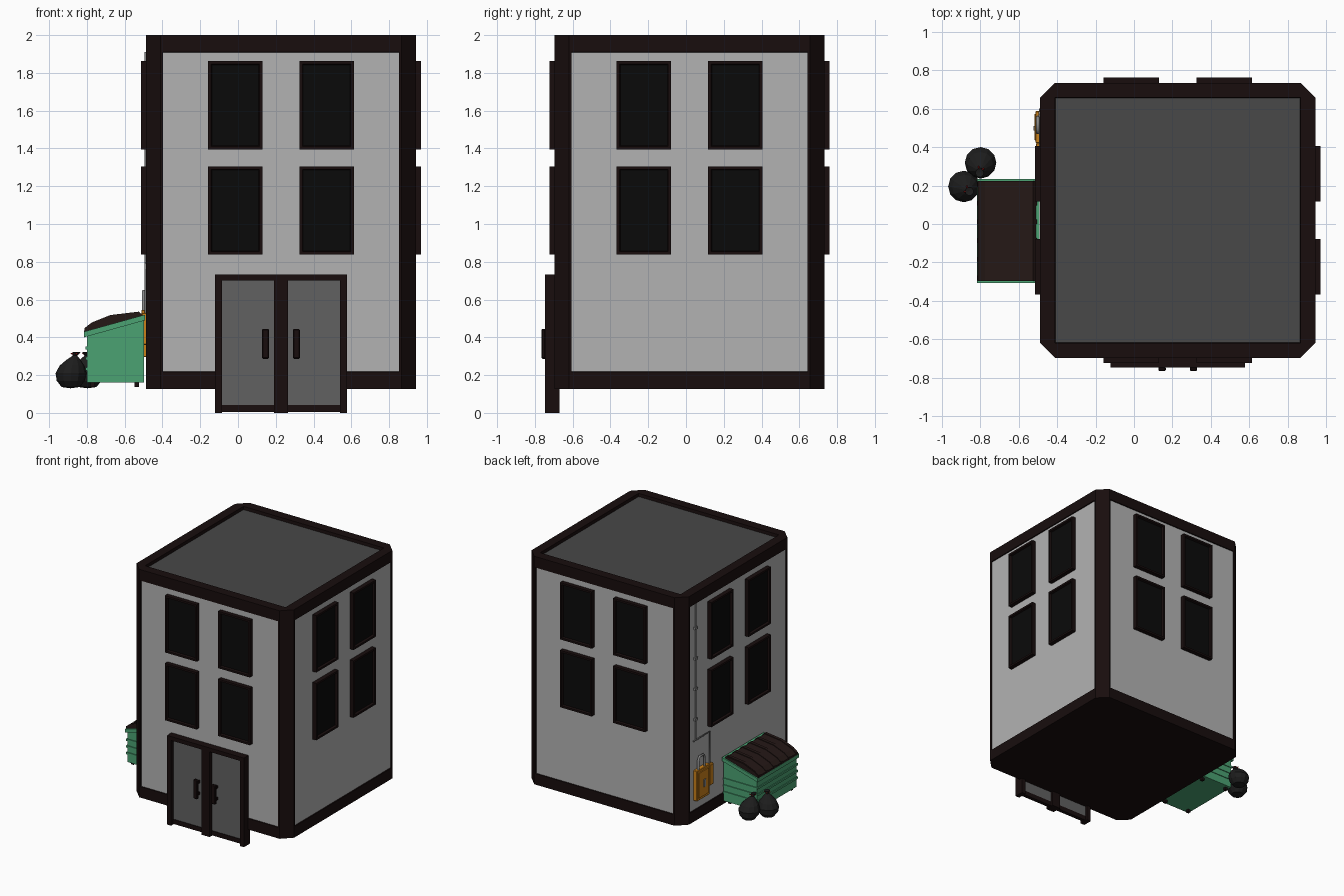
import bpy, bmesh, math
from mathutils import Matrix, Vector

if "Cube" in bpy.data.objects:
    bpy.data.objects.remove(bpy.data.objects["Cube"])

CX, CY, HALF = 0.2275, 0.019, 0.715   # building centre and half width
Z0, Z1 = 0.127, 2.0


def mat(name, *rgb):
    m = bpy.data.materials.new(name)
    m.diffuse_color = (*rgb, 1)
    m.use_nodes = True
    m.node_tree.nodes["Principled BSDF"].inputs["Base Color"].default_value = m.diffuse_color
    return m


DARK = mat("dark_trim", 0.009, 0.004, 0.004)
WALL = mat("wall_grey", 0.45, 0.45, 0.45)
ROOF = mat("roof_grey", 0.065, 0.065, 0.065)
GLASS = mat("black_glass", 0.003, 0.003, 0.003)
DOOR = mat("door_grey", 0.12, 0.12, 0.12)
GREEN = mat("green_metal", 0.07, 0.36, 0.17)
LID = mat("lid_brown", 0.018, 0.009, 0.008)
BAG = mat("bag_black", 0.012, 0.012, 0.012)
RED = mat("tie_red", 0.5, 0.01, 0.01)
ORANGE = mat("orange_box", 0.6, 0.22, 0.01)
STEEL = mat("pipe_steel", 0.25, 0.25, 0.25)


def finish(bm, name, *mats):
    bmesh.ops.recalc_face_normals(bm, faces=bm.faces)
    me = bpy.data.meshes.new(name)
    bm.to_mesh(me)
    bm.free()
    for m in mats:
        me.materials.append(m)
    ob = bpy.data.objects.new(name, me)
    bpy.context.collection.objects.link(ob)
    return ob


def cube(lo, hi):
    bm = bmesh.new()
    lo, hi = Vector(lo), Vector(hi)
    bmesh.ops.create_cube(bm, size=1, matrix=Matrix.Translation((lo + hi) / 2) @ Matrix.Diagonal((*(hi - lo), 1)))
    return bm


def box(name, lo, hi, m, bevel=0):
    bm = cube(lo, hi)
    if bevel:
        bmesh.ops.bevel(bm, geom=bm.edges[:], offset=bevel, segments=1, affect='EDGES')
    return finish(bm, name, m)


def prism(name, profile, y0, y1, m):
    """xz profile extruded along y"""
    bm = bmesh.new()
    f = bm.faces.new([bm.verts.new((x, y0, z)) for x, z in profile])
    ext = bmesh.ops.extrude_face_region(bm, geom=[f])["geom"]
    bmesh.ops.translate(bm, vec=(0, y1 - y0, 0), verts=[v for v in ext if isinstance(v, bmesh.types.BMVert)])
    return finish(bm, name, m)


def pipe(name, pts, r, m):
    cu = bpy.data.curves.new(name, 'CURVE')
    cu.dimensions, cu.bevel_depth, cu.bevel_resolution = '3D', r, 1
    cu.use_fill_caps = True
    sp = cu.splines.new('POLY')
    sp.points.add(len(pts) - 1)
    for p, co in zip(sp.points, pts):
        p.co = (*co, 1)
    cu.materials.append(m)
    ob = bpy.data.objects.new(name, cu)
    bpy.context.collection.objects.link(ob)
    bpy.ops.object.select_all(action='DESELECT')
    ob.select_set(True)
    bpy.context.view_layer.objects.active = ob
    bpy.ops.object.convert(target='MESH')


# Building: chamfered block, recessed wall panels, recessed square roof
CH = 0.077
bm = cube((-HALF, -HALF, Z0), (HALF, HALF, Z1))
bmesh.ops.bevel(bm, geom=[e for e in bm.edges if abs(e.verts[0].co.z - e.verts[1].co.z) > 1],
                offset=CH, segments=1, affect='EDGES')
bm.normal_update()
for f in [f for f in bm.faces if max(abs(f.normal.x), abs(f.normal.y)) > 0.9]:
    n = f.normal.copy()
    bmesh.ops.inset_individual(bm, faces=[f], thickness=0.018)
    for v in f.verts:
        v.co.z = Z0 + 0.09 if v.co.z < 1 else Z1 - 0.09
    bmesh.ops.inset_individual(bm, faces=[f], thickness=0.002, depth=-0.008)
    f.material_index = 1
top = next(f for f in bm.faces if f.normal.z > 0.9 and f.calc_center_median().z > 1.99)
bmesh.ops.inset_individual(bm, faces=[top], thickness=CH)
for v in top.verts:
    v.co.x, v.co.y = math.copysign(HALF - CH, v.co.x), math.copysign(HALF - CH, v.co.y)
bmesh.ops.remove_doubles(bm, verts=bm.verts[:], dist=0.0005)
top = max((f for f in bm.faces if f.normal.z > 0.9), key=lambda f: f.calc_area())
bmesh.ops.inset_individual(bm, faces=[top], thickness=0.004, depth=-0.025)
top.material_index = 2
finish(bm, "building", DARK, WALL, ROOF).location = (CX, CY, 0)

# Windows: four on each side
for side in range(4):
    for u in (-0.242, 0.242):
        for z in (1.0715, 1.6285):
            bm = cube((u - 0.144, -0.742, z - 0.2335), (u + 0.144, -0.695, z + 0.2335))
            bm.normal_update()
            f = next(f for f in bm.faces if f.normal.y < -0.9)
            bmesh.ops.inset_individual(bm, faces=[f], thickness=0.022)
            bmesh.ops.inset_individual(bm, faces=[f], thickness=0.006, depth=-0.018)
            f.material_index = 1
            ob = finish(bm, "window", DARK, GLASS)
            ob.matrix_world = Matrix.Translation((CX, CY, 0)) @ Matrix.Rotation(side * math.pi / 2, 4, 'Z')

# Double door
for x0, x1 in ((-0.122, -0.085), (0.19, 0.265), (0.54, 0.577)):
    box("door_jamb", (x0, -0.747, 0), (x1, -0.67, 0.72), DARK)
box("door_header", (-0.122, -0.747, 0.7), (0.577, -0.67, 0.732), DARK)
for x0, x1, hx in ((-0.085, 0.19, 0.146), (0.265, 0.54, 0.309)):
    box("door_sill", (x0, -0.72, 0.005), (x1, -0.69, 0.042), DARK)
    box("door_panel", (x0, -0.715, 0.042), (x1, -0.69, 0.7), DOOR)
    box("door_handle", (hx - 0.019, -0.765, 0.286), (hx + 0.019, -0.742, 0.445), DARK, 0.006)
    for z in (0.31, 0.405):
        box("handle_mount", (hx - 0.01, -0.745, z), (hx + 0.01, -0.71, z + 0.02), DARK)

# Dumpster
prism("dumpster_body", [(-.80, .16), (-.497, .16), (-.497, .5), (-.80, .41)], -0.295, 0.223, GREEN)
prism("dumpster_rim", [(-.815, .40), (-.492, .49), (-.492, .52), (-.815, .43)], -0.306, 0.234, GREEN)
for z in (0.225, 0.28, 0.335):
    box("dumpster_rib", (-.807, -.302, z), (-.497, .23, z + 0.016), GREEN)
lid = [(-.815, .425), (-.812, .443), (-.775, .472), (-.675, .512), (-.525, .53), (-.505, .51)]
prism("dumpster_lid", lid, -0.295, 0.223, LID)
for i in range(6):
    y = -0.28 + i * 0.097
    prism("lid_ridge", [(x, z + 0.006) for x, z in lid], y - 0.012, y + 0.012, LID)
for x in (-.77, -.535):
    for y in (-0.26, 0.19):
        box("dumpster_foot", (x - .012, y - .012, 0.138), (x + .012, y + .012, 0.165), DARK)

# Rubbish bags leaning on the dumpster
prof = [(0, .13), (.048, .137), (.074, .17), (.082, .21), (.066, .25), (.035, .283), (.012, .303), (.022, .322), (0, .318)]
for bx, by, dx, dy in ((-0.797, 0.322, -0.005, -0.055), (-0.886, 0.197, 0.03, -0.027)):
    bm = bmesh.new()
    vs = [bm.verts.new((r, 0, z)) for r, z in prof]
    es = [bm.edges.new(p) for p in zip(vs, vs[1:])]
    bmesh.ops.spin(bm, geom=vs + es, cent=(0, 0, 0), axis=(0, 0, 1), angle=2 * math.pi, steps=12)
    bmesh.ops.remove_doubles(bm, verts=bm.verts[:], dist=0.0005)
    for v in bm.verts:
        k = ((v.co.z - .13) / .19) ** 3
        v.co += Vector((bx + dx * k, by + dy * k, 0))
    finish(bm, "rubbish_bag", BAG)
    tx, ty = bx + dx * 0.8, by + dy * 0.8
    for a in (0.4, 1.9):
        c, s = 0.024 * math.cos(a), 0.024 * math.sin(a)
        pipe("bag_tie", [(tx - c, ty - s, .315), (tx, ty, .306), (tx + c, ty + s, .315)], 0.004, RED)

# Electric boxes and conduit on the left wall
box("meter_box", (-.512, .42, .295), (-.47, .587, .545), ORANGE, 0.004)
box("meter_door", (-.518, .435, .315), (-.505, .572, .525), ORANGE, 0.003)
box("meter_latch", (-.523, .485, .39), (-.51, .51, .45), STEEL)
box("small_box", (-.51, .365, .36), (-.47, .42, .53), ORANGE, 0.004)
X = -.488
pipe("long_conduit", [(X, .57, 1.91), (X, .57, .79)], 0.006, STEEL)
pipe("cross_conduit", [(X, .60, .79), (X, .39, .79), (X, .39, .53)], 0.006, STEEL)
pipe("meter_loop", [(-.5, .555, .53), (-.5, .555, .62), (-.5, .54, .645), (-.5, .49, .645),
                    (-.5, .475, .62), (-.5, .475, .53)], 0.009, STEEL)
for z in (0.95, 1.2, 1.45, 1.7):
    box("conduit_clamp", (-.497, .555, z), (-.475, .585, z + 0.02), STEEL)
